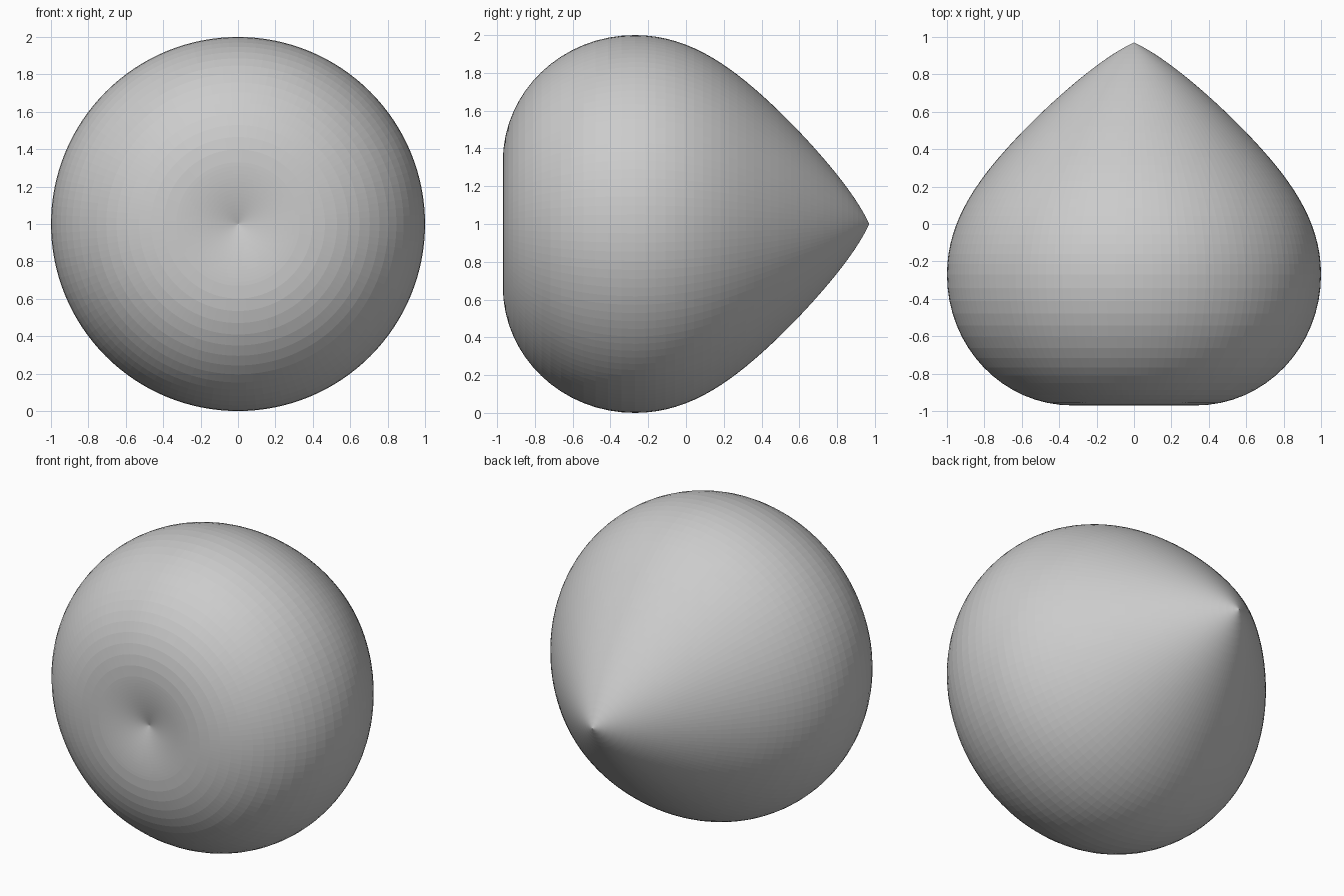
import bpy, bmesh, math
from mathutils import Vector, Matrix
from mathutils.geometry import interpolate_bezier

cube = bpy.data.objects.get("Cube")
if cube:
    bpy.data.objects.remove(cube, do_unlink=True)

# Plain grey surface
grey = bpy.data.materials.new("light grey")
grey.use_nodes = True
colour = (0.6, 0.6, 0.6, 1)
grey.diffuse_color = colour
grey.node_tree.nodes["Principled BSDF"].inputs["Base Color"].default_value = colour

# Half profile as Bezier spans (radius, y): tip, flank, widest ring, rim, dimple
spans = [
    ((0, 0.97), (0.18, 0.89), (0.44, 0.655), (0.6, 0.49)),
    ((0.6, 0.49), (0.82, 0.26), (1, 0.03), (1, -0.27)),
    ((1, -0.27), (1, -0.66), (0.7, -0.97), (0.33, -0.97)),
    ((0.33, -0.97), (0.22, -0.97), (0.11, -0.95), (0, -0.915)),
]
profile = []
for span in spans:
    points = interpolate_bezier(*[Vector((r, y, 0)) for r, y in span], 17)
    profile += points if not profile else points[1:]

# Revolve the profile about the front-to-back axis
bm = bmesh.new()
verts = [bm.verts.new(p) for p in profile]
edges = [bm.edges.new(pair) for pair in zip(verts, verts[1:])]
bmesh.ops.spin(bm, geom=verts + edges, axis=(0, 1, 0), cent=(0, 0, 0),
               angle=math.tau, steps=128, use_merge=True)
bmesh.ops.remove_doubles(bm, verts=bm.verts, dist=0.0005)
bmesh.ops.recalc_face_normals(bm, faces=bm.faces)
bmesh.ops.transform(bm, matrix=Matrix.Translation((0, 0, 1)), verts=bm.verts)

mesh = bpy.data.meshes.new("pointed_bulb")
bm.to_mesh(mesh)
bm.free()
mesh.materials.append(grey)
bulb = bpy.data.objects.new("pointed_bulb", mesh)
bpy.context.collection.objects.link(bulb)
